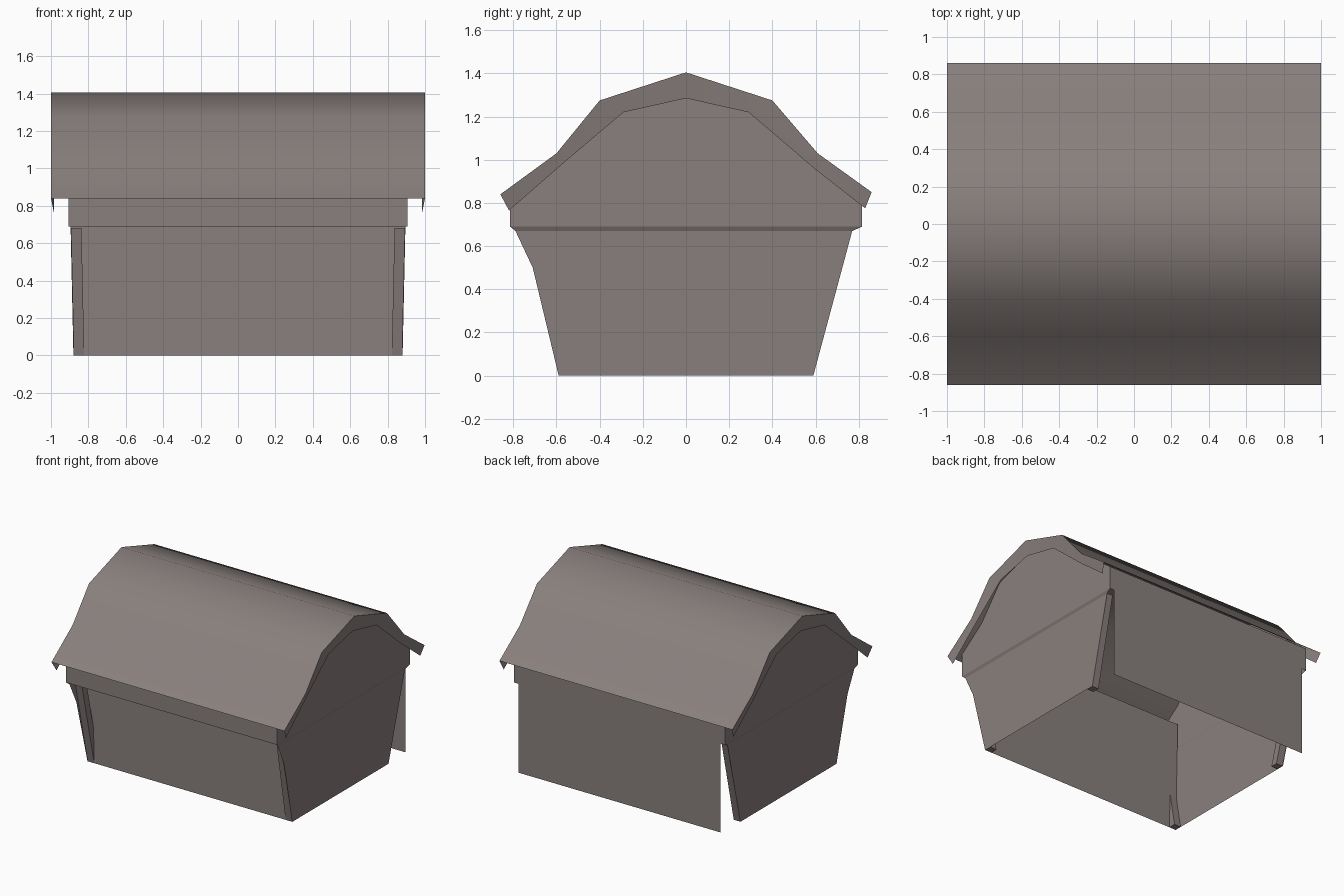
import bpy
import bmesh

if "Cube" in bpy.data.objects:
    bpy.data.objects.remove(bpy.data.objects["Cube"])

COLOR = (0.25, 0.215, 0.205, 1)
mat = bpy.data.materials.new("weathered grey brown")
mat.use_nodes = True
mat.diffuse_color = COLOR
bsdf = mat.node_tree.nodes["Principled BSDF"]
bsdf.inputs["Base Color"].default_value = COLOR
bsdf.inputs["Roughness"].default_value = 0.9


def finish(name, bm, smooth=False):
    mesh = bpy.data.meshes.new(name)
    bm.to_mesh(mesh)
    bm.free()
    mesh.materials.append(mat)
    obj = bpy.data.objects.new(name, mesh)
    bpy.context.collection.objects.link(obj)
    if smooth:
        bpy.ops.object.select_all(action="DESELECT")
        obj.select_set(True)
        bpy.context.view_layer.objects.active = obj
        bpy.ops.object.shade_smooth_by_angle(angle=0.75)
    return obj


def loft(name, rows, closed=False, caps=False, smooth=False):
    """Skin a strip of quads between successive rows of points."""
    bm = bmesh.new()
    rings = [[bm.verts.new(p) for p in row] for row in rows]
    for a, b in zip(rings, rings[1:]):
        n = len(a)
        for i in range(n if closed else n - 1):
            j = (i + 1) % n
            bm.faces.new((a[i], a[j], b[j], b[i]))
    if caps:
        bm.faces.new(rings[0])
        bm.faces.new(rings[-1])
        bmesh.ops.recalc_face_normals(bm, faces=bm.faces)
    return finish(name, bm, smooth)


def plate(name, outline, flip=False):
    bm = bmesh.new()
    face = bm.faces.new([bm.verts.new(p) for p in outline])
    if flip:
        face.normal_flip()
    return finish(name, bm)


def at_x(profile, x):
    return [(x, y, z) for y, z in profile]


# Roof: bent sheet with hanging trim boards on both ends
roof = [(-0.86, 0.84), (-0.6, 1.03), (-0.4, 1.275), (0, 1.405),
        (0.4, 1.275), (0.61, 1.03), (0.86, 0.85)]
trim = [(-0.82, 0.765), (-0.55, 1.0), (-0.29, 1.22), (0, 1.285),
        (0.29, 1.22), (0.6, 0.955), (0.83, 0.775)]
loft("roof", [at_x(roof, -1), at_x(roof, 1)], smooth=True)

BAND_X, BAND_Y, BAND_Z = 0.905, 0.815, 0.69
EAVE_Z = 0.868
FRONT_Y, PANEL_X = -0.59, 0.868
front_profile = [(-0.79, 0.67), (-0.71, 0.5), (FRONT_Y, 0)]
back_profile = [(0.59, 0), (0.77, 0.67)]


def wall_x(z):
    return 0.88 + 0.022 * z


for side, label in ((-1, "right"), (1, "left")):
    # Trim board under the roof end
    rows = [at_x(roof, side), at_x(trim, side * 0.985)]
    loft(label + "_roof_trim", rows if side < 0 else rows[::-1], smooth=True)

    # Gable wall up to the roof
    inner = [(y, z - 0.004) for y, z in roof[1:-1]]
    gable = [(-BAND_Y, BAND_Z), (-BAND_Y, EAVE_Z)] + inner
    gable += [(BAND_Y, EAVE_Z), (BAND_Y, BAND_Z)]
    plate(label + "_gable", at_x(gable, side * BAND_X), flip=side > 0)

    # Side wall, flaring forward and back beyond the front wall
    outline = [(side * wall_x(z), y, z) for y, z in front_profile + back_profile]
    plate(label + "_side_wall", outline, flip=side < 0)

    # Narrow ledge joining the gable to the side wall
    rows = [[(side * wall_x(0.67), -0.79, 0.67), (side * wall_x(0.67), 0.77, 0.67)],
            [(side * BAND_X, -BAND_Y, BAND_Z), (side * BAND_X, BAND_Y, BAND_Z)]]
    loft(label + "_ledge", rows if side > 0 else rows[::-1])

    # Slanted corner posts
    for y_top, y_low, place in ((-0.7, -0.562, "front"), (0.735, 0.56, "back")):
        r = 0.028
        rows = []
        for z, y in ((0, y_low), (0.68, y_top)):
            x = side * (wall_x(z) - r - 0.002)
            rows.append([(x - r, y - r, z), (x + r, y - r, z),
                         (x + r, y + r, z), (x - r, y + r, z)])
        loft(f"{place}_{label}_post", rows, closed=True, caps=True)

# Upright front wall, set back under the board at the eave
loft("front_wall", [[(-wall_x(z), FRONT_Y, z), (wall_x(z), FRONT_Y, z)]
                    for z in (0, EAVE_Z)])
loft("front_band", [[(-BAND_X, y, z), (BAND_X, y, z)]
                    for y, z in ((FRONT_Y, BAND_Z), (-BAND_Y, BAND_Z),
                                 (-BAND_Y, EAVE_Z))])

# Upright back panel, standing clear of the side walls
plate("back_panel", [(PANEL_X, BAND_Y, 0), (-PANEL_X, BAND_Y, 0),
                     (-PANEL_X, BAND_Y, BAND_Z), (-BAND_X, BAND_Y, BAND_Z),
                     (-BAND_X, BAND_Y, EAVE_Z), (BAND_X, BAND_Y, EAVE_Z),
                     (BAND_X, BAND_Y, BAND_Z), (PANEL_X, BAND_Y, BAND_Z)])
